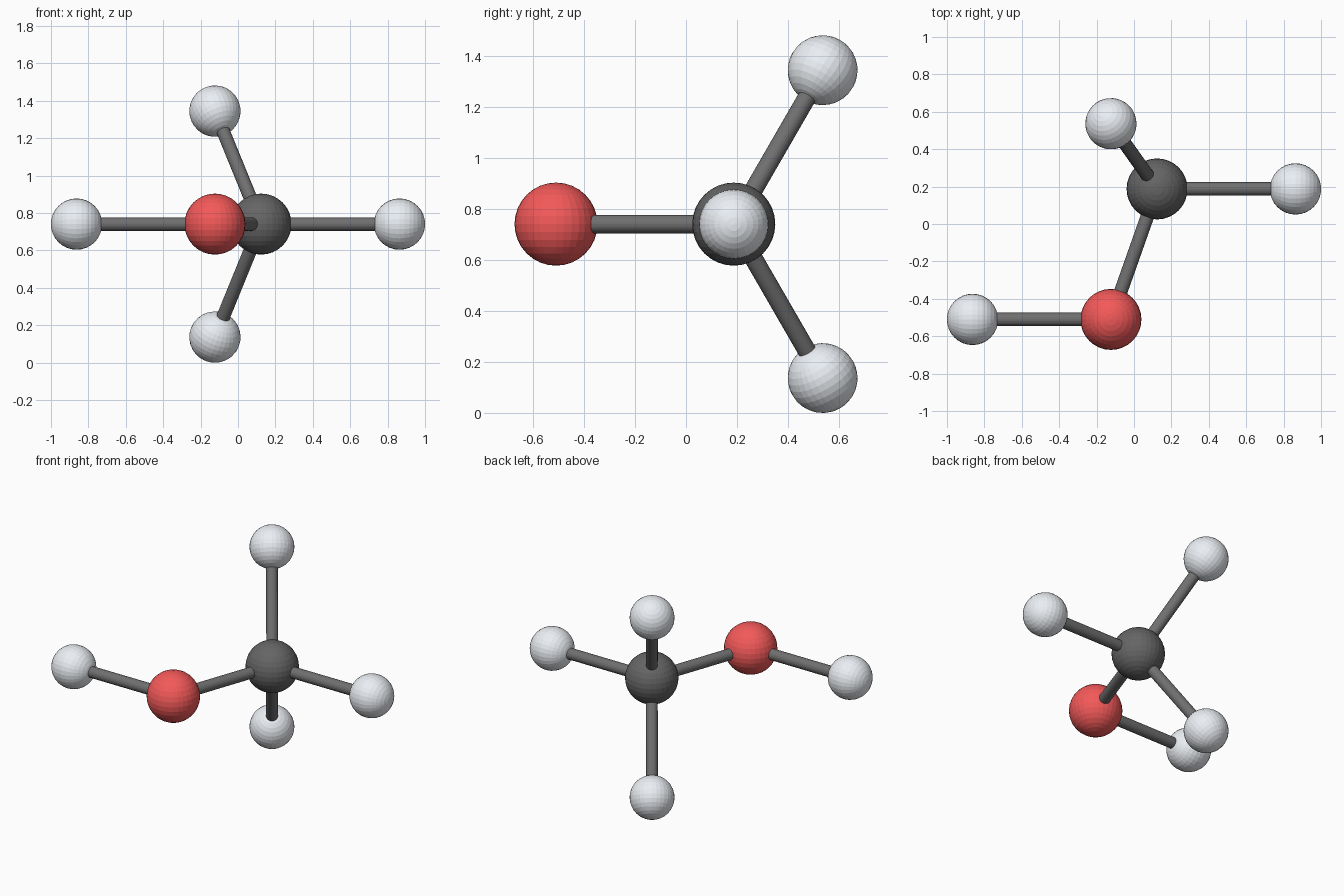
import bpy
from math import radians, sin, cos
from mathutils import Vector

if "Cube" in bpy.data.objects:
    bpy.data.objects.remove(bpy.data.objects["Cube"])

BOND = 0.74        # distance between neighbouring atom centres
R_BIG, R_SMALL, R_STICK = 0.163, 0.137, 0.036


def material(name, rgb):
    m = bpy.data.materials.new(name)
    m.diffuse_color = (*rgb, 1)
    m.use_nodes = True
    m.node_tree.nodes["Principled BSDF"].inputs["Base Color"].default_value = m.diffuse_color
    return m


BLACK = material("black", (0.13, 0.13, 0.13))
RED = material("red", (0.9, 0.1, 0.1))
WHITE = material("white", (0.83, 0.86, 0.9))
STICK = material("stick_grey", (0.16, 0.16, 0.16))


def aim(obj, direction):
    obj.rotation_euler = direction.to_track_quat('Z', 'Y').to_euler()


def atom(name, pos, radius, mat, axis=Vector((0, 0, 1))):
    bpy.ops.mesh.primitive_uv_sphere_add(segments=32, ring_count=16, radius=radius, location=pos)
    obj = bpy.context.object
    obj.name = name
    aim(obj, axis)
    obj.data.materials.append(mat)


def bond(name, a, b):
    bpy.ops.mesh.primitive_cylinder_add(vertices=24, radius=R_STICK,
                                        depth=(b - a).length, location=(a + b) / 2)
    obj = bpy.context.object
    obj.name = name
    aim(obj, b - a)
    obj.data.materials.append(STICK)


def tetra(angle):
    """Tetrahedral bond direction, turned around the x axis from -y."""
    a = radians(angle)
    k = 8 ** 0.5 / 3
    return Vector((-1 / 3, -k * cos(a), k * sin(a)))


# Carbon and oxygen
carbon = Vector((BOND / 6, 0.1875, 0.741))
oxygen = carbon + BOND * tetra(0)
atom("carbon", carbon, R_BIG, BLACK)
atom("oxygen", oxygen, R_BIG, RED)
bond("carbon_oxygen_bond", carbon, oxygen)

# Hydrogens, each with the stick that holds it
for name, base, d in (
    ("right", carbon, Vector((1, 0, 0))),
    ("upper", carbon, tetra(120)),
    ("lower", carbon, tetra(240)),
    ("left", oxygen, Vector((-1, 0, 0))),
):
    tip = base + BOND * d
    atom(name + "_hydrogen", tip, R_SMALL, WHITE, d)
    bond(name + "_hydrogen_bond", base, tip)
